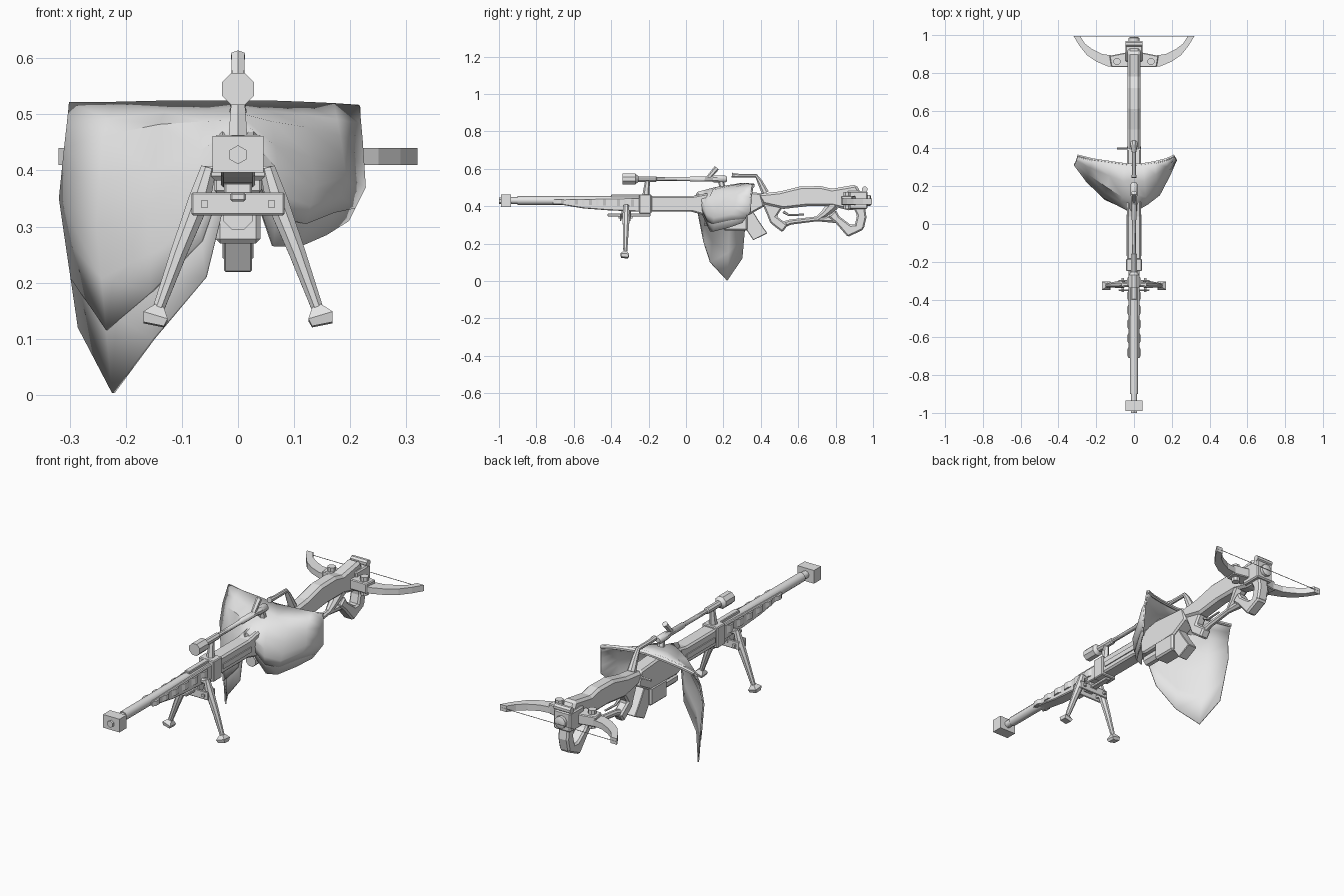
import bpy, bmesh, math
from mathutils import Vector

grey = bpy.data.materials.new("plain_grey")
grey.diffuse_color = (0.8, 0.8, 0.8, 1)


def finish(name, bm, bevel=0, smooth=False):
    bmesh.ops.recalc_face_normals(bm, faces=bm.faces)
    me = bpy.data.meshes.new(name)
    bm.to_mesh(me)
    bm.free()
    ob = bpy.data.objects.new(name, me)
    bpy.context.collection.objects.link(ob)
    me.materials.append(grey)
    if bevel:
        m = ob.modifiers.new("Bevel", 'BEVEL')
        m.width, m.segments = bevel, 1
    if smooth:
        bpy.ops.object.select_all(action='DESELECT')
        ob.select_set(True)
        bpy.context.view_layer.objects.active = ob
        bpy.ops.object.shade_smooth_by_angle(angle=math.radians(40))
    return ob


def prism(name, pts, lo, hi, axis='x', bevel=0):
    """Extrude a (y, z) profile along x, or an (x, y) profile along z."""
    bm = bmesh.new()
    at = (lambda p, t: (t, *p)) if axis == 'x' else (lambda p, t: (*p, t))
    a = [bm.verts.new(at(p, lo)) for p in pts]
    b = [bm.verts.new(at(p, hi)) for p in pts]
    bm.faces.new(a)
    bm.faces.new(b)
    for i in range(len(pts)):
        j = (i + 1) % len(pts)
        bm.faces.new((a[i], a[j], b[j], b[i]))
    return finish(name, bm, bevel)


def box(name, x, y, z, bevel=0):
    return prism(name, [(y[0], z[0]), (y[1], z[0]), (y[1], z[1]), (y[0], z[1])], x[0], x[1], 'x', bevel)


def tube(name, path, radii, sides=8, squash=1.0):
    """Sweep a regular ring along a path, with a radius for each point."""
    bm = bmesh.new()
    path = [Vector(p) for p in path]
    rings = []
    for i, p in enumerate(path):
        d = (path[min(i + 1, len(path) - 1)] - path[max(i - 1, 0)]).normalized()
        side = Vector((1, 0, 0)) if abs(d.x) < 0.9 else Vector((0, 1, 0))
        u = (side - d * side.dot(d)).normalized()
        v = d.cross(u)
        ring = []
        for k in range(sides):
            a = 2 * math.pi * (k + 0.5) / sides
            ring.append(bm.verts.new(p + radii[i] * (u * math.cos(a) * squash + v * math.sin(a))))
        rings.append(ring)
    for r, s in zip(rings, rings[1:]):
        for k in range(sides):
            n = (k + 1) % sides
            bm.faces.new((r[k], r[n], s[n], s[k]))
    bm.faces.new(rings[0])
    bm.faces.new(rings[-1])
    return finish(name, bm, 0, True)


def along_y(name, profile, z, sides=8, x=0):
    return tube(name, [(x, y, z) for y, r in profile], [r for y, r in profile], sides)


# Barrel and muzzle block
along_y("barrel", [(-0.95, 0.018), (-0.9, 0.018), (-0.9, 0.023), (-0.2, 0.024)], 0.43, 10)
box("muzzle_block", (-0.045, 0.045), (-0.99, -0.935), (0.396, 0.461))
along_y("muzzle_tip", [(-1.0, 0.017), (-0.93, 0.017)], 0.428, 6)

# Handguard with scalloped sides
prism("handguard", [(-0.71, 0.437), (-0.24, 0.445), (-0.24, 0.37), (-0.42, 0.378), (-0.55, 0.388), (-0.71, 0.415)],
      -0.03, 0.03, 'x', 0.004)
for s in (-1, 1):
    for i in range(6):
        y = -0.68 + i * 0.075
        prism("handguard_scallop", [(s * 0.028, y - 0.03), (s * 0.038, y - 0.012), (s * 0.038, y + 0.012),
              (s * 0.028, y + 0.03)], 0.412 - i * 0.003, 0.435, 'z')
box("handguard_rail", (-0.014, 0.014), (-0.4, -0.2), (0.44, 0.462), 0.003)

# Receiver
box("front_collar", (-0.042, 0.042), (-0.25, -0.185), (0.36, 0.463), 0.004)
prism("receiver", [(-0.19, 0.455), (0.04, 0.455), (0.2, 0.485), (0.4, 0.47), (0.42, 0.4), (0.33, 0.35),
      (0.12, 0.345), (0.03, 0.37), (-0.19, 0.37)], -0.036, 0.036, 'x', 0.008)
for s in (-1, 1):
    box("receiver_side_strip", (s * 0.035, s * 0.041), (-0.17, 0.05), (0.395, 0.42))
tube("bolt_handle", [(-0.03, 0.4, 0.44), (-0.09, 0.4, 0.44)], [0.006, 0.006], 6)
along_y("under_cylinder", [(0.1, 0.028), (0.24, 0.028)], 0.32, 8)
box("under_block", (-0.04, 0.04), (0.2, 0.33), (0.27, 0.36), 0.008)
prism("magazine", [(0.36, 0.37), (0.39, 0.32), (0.435, 0.255), (0.36, 0.218), (0.315, 0.285), (0.31, 0.36)],
      -0.025, 0.025, 'x', 0.003)

# Scope, mounts and adjusting knobs
along_y("scope", [(-0.34, 0.031), (-0.27, 0.031), (-0.255, 0.016), (-0.16, 0.016), (-0.155, 0.011),
        (0.02, 0.011), (0.025, 0.015), (0.14, 0.015), (0.15, 0.02), (0.21, 0.02), (0.22, 0.012)], 0.545, 8)
tube("scope_front_mount", [(0, -0.215, 0.45), (0, -0.205, 0.545)], [0.02, 0.012], 6)
tube("scope_rear_mount", [(0, 0.2, 0.47), (0, 0.185, 0.545)], [0.022, 0.012], 6)
tube("scope_knob", [(0, 0.12, 0.552), (0, 0.165, 0.605)], [0.012, 0.014], 6)
tube("carry_handle", [(0, 0.245, 0.566), (0, 0.28, 0.563), (0, 0.375, 0.563), (0, 0.395, 0.53), (0, 0.425, 0.47)],
     [0.014, 0.011, 0.011, 0.015, 0.021], 8)

# Draped plate: columns from left to right, each from the top edge down
columns = [
    [(-.30, .36, .52), (-.308, .33, .44), (-.317, .32, .35), (-.283, .30, .12)],
    [(-.22, .34, .52), (-.24, .27, .46), (-.25, .23, .30), (-.222, .22, .003)],
    [(-.12, .325, .522), (-.14, .20, .48), (-.16, .145, .32), (-.15, .13, .10)],
    [(-.05, .315, .522), (-.06, .15, .485), (-.075, .10, .38), (-.057, .095, .21)],
    [(0, .31, .522), (0, .17, .50), (0, .07, .475), (0, .05, .44)],
    [(.05, .315, .522), (.06, .15, .485), (.07, .11, .40), (.062, .13, .265)],
    [(.11, .325, .52), (.12, .21, .475), (.135, .16, .37), (.11, .15, .265)],
    [(.17, .34, .518), (.18, .28, .46), (.19, .265, .39), (.155, .23, .285)],
    [(.215, .36, .515), (.22, .35, .45), (.225, .345, .37), (.195, .30, .31)]]


def drape(name, reach, push, thick):
    bm = bmesh.new()
    grid = []
    for col in columns:
        pts = [Vector(p) for p in col]
        pts[3] = pts[2].lerp(pts[3], reach)
        line = []
        for i in range(3):
            for t in (0, 0.5):
                line.append(pts[i].lerp(pts[i + 1], t))
        line.append(pts[3])
        grid.append([bm.verts.new(p + Vector((0, -push, 0))) for p in line])
    for a, b in zip(grid, grid[1:]):
        for i in range(len(a) - 1):
            bm.faces.new((a[i], a[i + 1], b[i + 1], b[i]))
    ob = finish(name, bm, 0, True)
    m = ob.modifiers.new("Solidify", 'SOLIDIFY')
    m.thickness, m.offset = thick, 0


drape("draped_plate", 1.0, 0, 0.006)
drape("draped_plate_upper_layer", 0.62, 0.006, 0.006)
tops = [c[0] for c in columns]
tube("plate_top_rim", [(x, y, z - 0.007) for x, y, z in tops], [0.009] * len(tops), 6)

# Stock: upper beam, grip and lower frame
prism("stock_beam", [(0.38, 0.465), (0.5, 0.478), (0.61, 0.505), (0.72, 0.507), (0.78, 0.493), (0.91, 0.515),
      (0.93, 0.48), (0.95, 0.4), (0.88, 0.375), (0.78, 0.40), (0.65, 0.4), (0.52, 0.385), (0.41, 0.41)],
      -0.034, 0.034, 'x', 0.012)
prism("grip", [(0.4, 0.43), (0.52, 0.4), (0.485, 0.345), (0.545, 0.3), (0.515, 0.26), (0.45, 0.31), (0.435, 0.35)],
      -0.024, 0.024, 'x', 0.008)
tube("lower_frame", [(0, 0.5, 0.295), (0, 0.56, 0.315), (0, 0.7, 0.332), (0, 0.8, 0.33)],
     [0.02, 0.015, 0.014, 0.022], 8)
tube("lower_frame_brace", [(0, 0.7, 0.33), (0, 0.74, 0.36), (0, 0.79, 0.41)], [0.014, 0.022, 0.035], 8)
tube("trigger", [(0, 0.52, 0.37), (0, 0.55, 0.352), (0, 0.63, 0.355)], [0.008, 0.006, 0.005], 6)
prism("butt_lower", [(0.76, 0.345), (0.8, 0.31), (0.865, 0.235), (0.95, 0.275), (0.945, 0.305), (0.88, 0.3),
      (0.82, 0.345), (0.8, 0.38)], -0.028, 0.028, 'x', 0.008)
prism("butt_rear", [(0.95, 0.275), (0.965, 0.34), (0.955, 0.41), (0.89, 0.4), (0.915, 0.35), (0.9, 0.29)],
      -0.028, 0.028, 'x', 0.008)

# Rear block and bow
box("rear_block", (-0.046, 0.046), (0.86, 0.97), (0.385, 0.48), 0.006)
along_y("rear_cap", [(0.96, 0.03), (0.985, 0.03), (0.99, 0.02)], 0.43, 10)
tube("rear_roller", [(-0.045, 0.955, 0.49), (0.045, 0.955, 0.49)], [0.016, 0.016], 8)
for s in (-1, 1):
    prism("bow_mount", [(s * x, y) for x, y in [(0.03, 0.83), (0.12, 0.83), (0.13, 0.89), (0.03, 0.91)]],
          0.405, 0.455, 'z', 0.004)
    prism("bow_arm", [(s * x, y) for x, y in [(0.1, 0.835), (0.14, 0.835), (0.2, 0.86), (0.25, 0.895), (0.29, 0.945),
          (0.32, 0.995), (0.285, 0.995), (0.26, 0.955), (0.22, 0.925), (0.17, 0.9), (0.1, 0.89)]],
          0.41, 0.44, 'z')
    tube("bow_pin", [(s * 0.09, 0.86, 0.385), (s * 0.09, 0.86, 0.475)], [0.02, 0.02], 8)
    # Bipod leg, foot and hinge
    tube("bipod_leg", [(s * 0.052, -0.32, 0.405), (s * 0.068, -0.32, 0.35), (s * 0.105, -0.322, 0.255),
         (s * 0.143, -0.325, 0.15)], [0.015, 0.021, 0.016, 0.011], 8)
    tube("bipod_foot", [(s * 0.14, -0.325, 0.158), (s * 0.147, -0.327, 0.14), (s * 0.15, -0.328, 0.125)],
         [0.012, 0.032, 0.026], 4)
    tube("bipod_hinge", [(s * 0.03, -0.32, 0.395), (s * 0.06, -0.32, 0.395)], [0.014, 0.014], 8)
    tube("bipod_pin", [(s * 0.06, -0.36, 0.34), (s * 0.06, -0.285, 0.34)], [0.009, 0.009], 4)
tube("bow_string", [(-0.31, 0.995, 0.425), (0.31, 0.995, 0.425)], [0.0015, 0.0015], 4)

# Bipod bracket and bar
for y in (-0.35, -0.3):
    bar = [(-0.085, y, 0.34), (0.085, y, 0.34)]
    box("bipod_bracket", (-0.083, 0.083), (y - 0.004, y + 0.004), (0.32, 0.361), 0.003)
box("bipod_bar", (-0.014, 0.014), (-0.42, -0.19), (0.345, 0.36), 0.003)
box("bipod_neck", (-0.025, 0.025), (-0.345, -0.295), (0.34, 0.39), 0.004)
